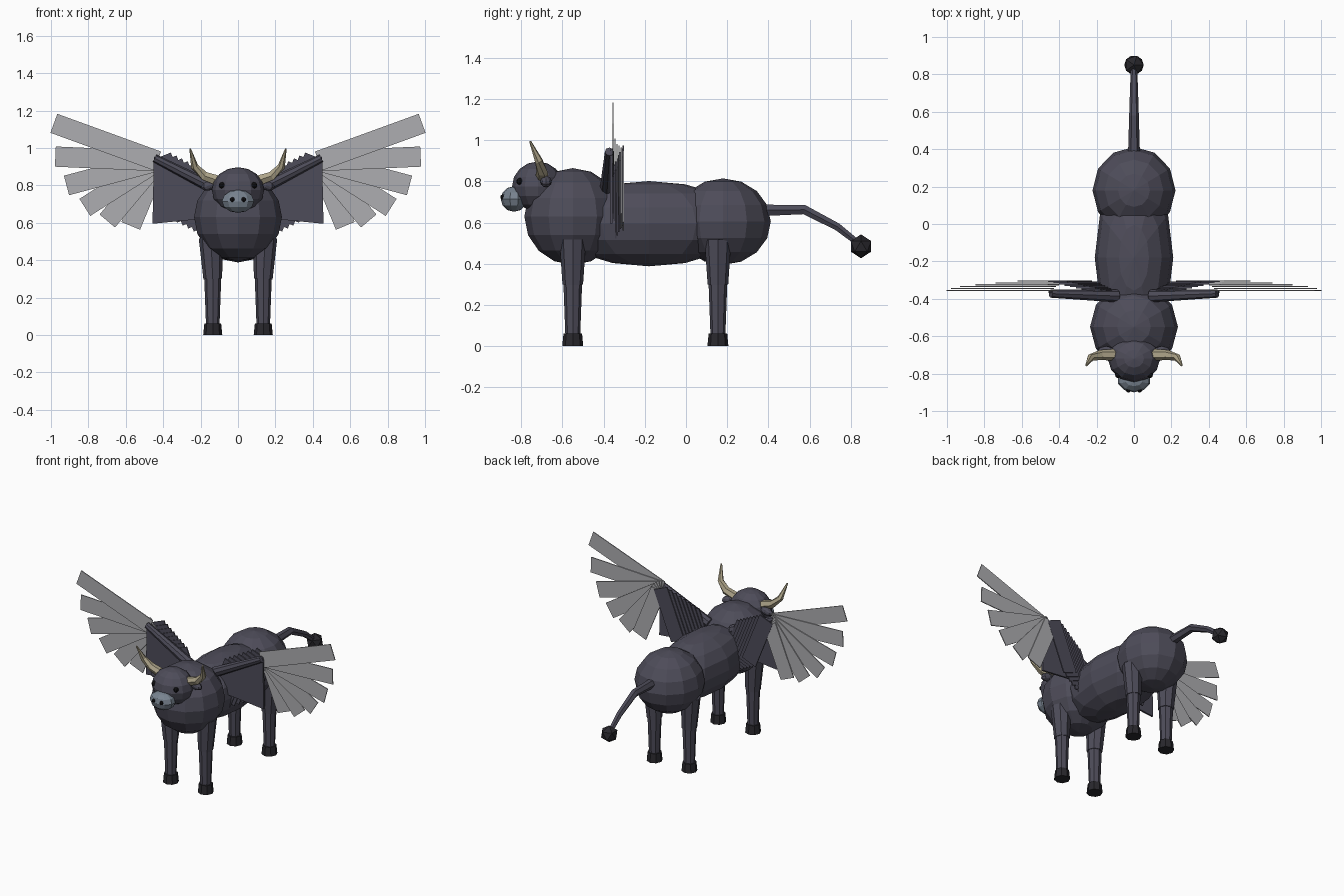
import bpy, math
from mathutils import Vector, Matrix

if "Cube" in bpy.data.objects:
    bpy.data.objects.remove(bpy.data.objects["Cube"])


def material(name, color):
    m = bpy.data.materials.new(name)
    m.use_nodes = True
    m.diffuse_color = (*color, 1)
    m.node_tree.nodes["Principled BSDF"].inputs["Base Color"].default_value = (*color, 1)
    return m


HIDE = material("slate hide", (0.075, 0.072, 0.1))
DARK = material("dark hoof", (0.022, 0.021, 0.026))
MUZZLE = material("blue grey muzzle", (0.19, 0.23, 0.28))
HORN = material("bone horn", (0.42, 0.37, 0.25))
FEATHER = material("pale grey feather", (0.42, 0.42, 0.44))
BLACK = material("black", (0.005, 0.005, 0.006))


def finish(name, mat):
    ob = bpy.context.object
    ob.name = name
    ob.data.materials.append(mat)
    return ob


def ball(name, loc, size, mat, seg=12, rings=8):
    bpy.ops.mesh.primitive_uv_sphere_add(segments=seg, ring_count=rings, location=loc)
    ob = finish(name, mat)
    ob.scale = size
    return ob


def limb(name, a, b, r1, r2, mat, sides=8):
    """Tapered prism from a to b."""
    a, b = Vector(a), Vector(b)
    bpy.ops.mesh.primitive_cone_add(vertices=sides, radius1=r1, radius2=r2,
                                    depth=(b - a).length, location=(a + b) / 2)
    ob = finish(name, mat)
    ob.rotation_euler = (b - a).to_track_quat("Z", "Y").to_euler()
    return ob


def tube(name, path, radii, mat, sides=6):
    """One skin swept along a bent path."""
    pts = [Vector(p) for p in path]
    verts, faces = [], []
    for i, p in enumerate(pts):
        d = pts[min(i + 1, len(pts) - 1)] - pts[max(i - 1, 0)]
        q = d.to_track_quat("Z", "Y")
        for k in range(sides):
            t = math.tau * k / sides
            verts.append(p + q @ Vector((math.cos(t), math.sin(t), 0)) * radii[i])
    for i in range(len(pts) - 1):
        for k in range(sides):
            n = (k + 1) % sides
            faces.append([i * sides + k, i * sides + n, (i + 1) * sides + n, (i + 1) * sides + k])
    faces += [list(range(sides))[::-1], [len(verts) - sides + k for k in range(sides)]]
    me = bpy.data.meshes.new(name)
    me.from_pydata(verts, [], faces)
    ob = bpy.data.objects.new(name, me)
    bpy.context.collection.objects.link(ob)
    me.materials.append(mat)
    return ob


def slab(name, outline, y, thick, mat):
    """Flat plate facing the front, from an x-z outline."""
    n = len(outline)
    verts = [(x, y + s * thick / 2, z) for s in (-1, 1) for x, z in outline]
    faces = [list(range(n)), list(range(n, 2 * n))[::-1]]
    faces += [[k, k + n, (k + 1) % n + n, (k + 1) % n] for k in range(n)]
    me = bpy.data.meshes.new(name)
    me.from_pydata(verts, [], faces)
    ob = bpy.data.objects.new(name, me)
    bpy.context.collection.objects.link(ob)
    me.materials.append(mat)
    if sum(outline[k - 1][0] * outline[k][1] - outline[k][0] * outline[k - 1][1] for k in range(n)) < 0:
        me.flip_normals()
    return ob


def strip(root, angle, length, width):
    """Rectangle outline running from root along an angle."""
    c, s = math.cos(angle), math.sin(angle)
    return [(root[0] + u * c - v * s, root[1] + u * s + v * c)
            for u, v in ((0, -width / 2), (length, -width / 2), (length, width / 2), (0, width / 2))]


# Body
ball("chest", (0, -0.55, 0.63), (0.235, 0.235, 0.235), HIDE)
ball("barrel", (0, -0.18, 0.595), (0.21, 0.46, 0.207), HIDE)
ball("rump", (0, 0.18, 0.605), (0.222, 0.232, 0.21), HIDE)

# Head
ball("head", (0, -0.72, 0.775), (0.14, 0.125, 0.122), HIDE)
ball("muzzle", (0, -0.835, 0.715), (0.09, 0.065, 0.062), MUZZLE, 10, 6)

# Tail
tube("tail", [(0, 0.37, 0.66), (0, 0.575, 0.663), (0, 0.735, 0.58), (0, 0.85, 0.49)],
     [0.032, 0.026, 0.021, 0.016], HIDE)
bpy.ops.mesh.primitive_ico_sphere_add(subdivisions=1, radius=0.058, location=(0, 0.85, 0.485))
finish("tail_tuft", DARK)

for side, s in (("left", 1), ("right", -1)):
    # Face details
    ball(side + "_eye", (s * 0.085, -0.807, 0.8), (0.017, 0.017, 0.017), BLACK, 8, 6)
    ball(side + "_nostril", (s * 0.03, -0.889, 0.724), (0.013, 0.013, 0.013), BLACK, 8, 6)
    ear = ball(side + "_ear", (s * 0.15, -0.68, 0.8), (0.048, 0.028, 0.026), HIDE, 8, 6)
    ear.rotation_euler = (0, s * 0.3, 0)
    tube(side + "_horn", [(s * 0.09, -0.70, 0.82), (s * 0.18, -0.70, 0.85),
                          (s * 0.232, -0.715, 0.9), (s * 0.256, -0.757, 0.995)],
         [0.032, 0.027, 0.02, 0.005], HORN)

    # Legs
    for end, y in (("front", -0.55), ("hind", 0.155)):
        tag = side + "_" + end
        x = s * 0.135
        limb(tag + "_thigh", (x, y, 0.3), (s * 0.145, y, 0.52), 0.05, 0.065, HIDE)
        limb(tag + "_shin", (x, y, 0.05), (x, y, 0.32), 0.036, 0.046, HIDE)
        limb(tag + "_hoof", (x, y, 0), (x, y, 0.062), 0.051, 0.045, DARK)

    # Wing arm and front panel
    limb(side + "_wing_arm", (s * 0.09, -0.385, 0.765), (s * 0.445, -0.372, 0.945), 0.034, 0.022, HIDE)
    slab(side + "_wing_panel", [(s * x, z) for x, z in
         ((0.12, 0.77), (0.45, 0.955), (0.457, 0.595), (0.1, 0.63))], -0.362, 0.012, HIDE)

    # Overlapping covert plates, the outermost rearmost
    for i in range(8):
        t = i / 7
        root = (0.2 + 0.21 * t, 0.845 + 0.11 * t)
        outline = strip(root, math.radians(-112), 0.36, 0.11)
        slab(f"{side}_covert_{i + 1}", [(s * x, z) for x, z in outline],
             -0.355 + 0.05 * t, 0.008, HIDE)

    # Fan of flight feathers
    for i in range(6):
        outline = strip((0.43, 0.93), math.radians(20 - 17.5 * i), 0.59 - 0.043 * i, 0.108)
        slab(f"{side}_feather_{i + 1}", [(s * x, z) for x, z in outline],
             -0.355 + 0.01 * i, 0.006, FEATHER)
